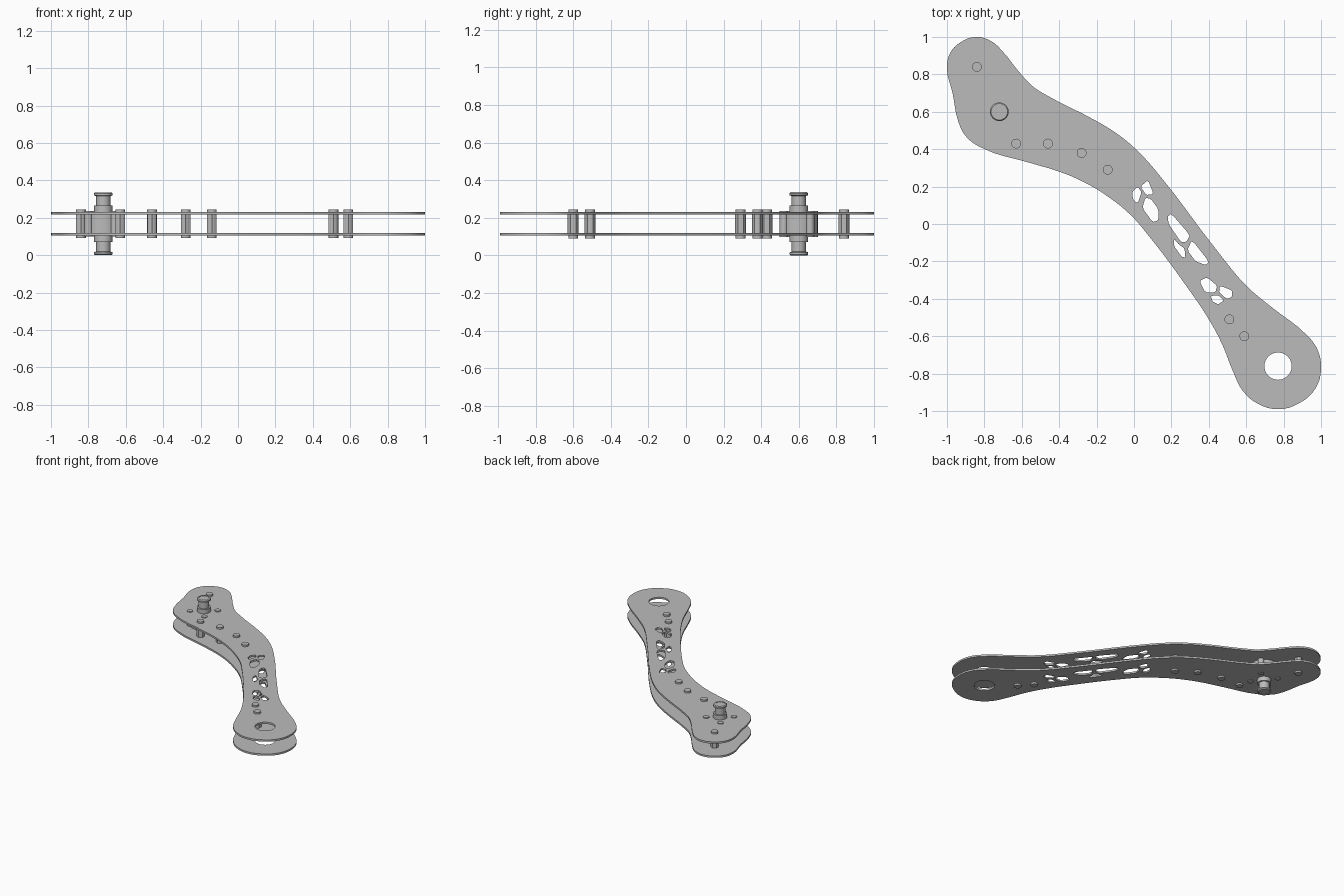
import bpy, bmesh
from math import cos, sin, pi, radians
from mathutils import Vector, Matrix

cube = bpy.data.objects.get("Cube")
if cube:
    bpy.data.objects.remove(cube, do_unlink=True)

GREY = (0.5, 0.5, 0.5, 1.0)
metal = bpy.data.materials.new("grey_metal")
metal.use_nodes = True
metal.diffuse_color = GREY
metal.node_tree.nodes["Principled BSDF"].inputs["Base Color"].default_value = GREY

MID = 0.168          # mid height between the two plates
PLATE_OFFSET = 0.056
PLATE_HALF = 0.007
PEG = (-0.72, 0.60)

OUTLINE = [
    (-.84, 1), (-.93, .97), (-.985, .91), (-1, .83), (-.97, .7), (-.94, .55), (-.9, .47),
    (-.82, .41), (-.55, .325), (-.4, .28), (-.26, .22), (-.13, .14), (-.02, .05),
    (.06, -.04), (.3, -.36), (.4, -.51), (.47, -.64), (.53, -.79), (.58, -.89),
    (.66, -.96), (.77, -.99), (.88, -.96), (.97, -.88), (1, -.77), (.98, -.67),
    (.93, -.6), (.73, -.44), (.6, -.33), (.45, -.15), (.12, .28), (.02, .39),
    (-.08, .475), (-.2, .55), (-.47, .69), (-.54, .735), (-.62, .82), (-.7, .92), (-.76, .975)]

# Irregular lightening holes, grouped along the slim part of the arm
UPPER_HOLES = [
    [(-.01, .17), (.02, .2), (.04, .17), (.02, .11), (-.005, .13)],
    [(.035, .2), (.075, .235), (.105, .16), (.065, .155)],
    [(.06, .14), (.09, .135), (.13, .08), (.13, .02), (.1, .01), (.045, .085)]]
MIDDLE_HOLES = [
    [(.18, .04), (.2, .055), (.3, -.06), (.28, -.095), (.25, -.095), (.185, 0)],
    [(.215, -.08), (.24, -.11), (.27, -.13), (.275, -.18), (.255, -.175), (.215, -.12)],
    [(.31, -.085), (.4, -.2), (.385, -.22), (.33, -.2), (.285, -.14)]]
LOWER_HOLES = [
    [(.35, -.305), (.39, -.285), (.445, -.33), (.435, -.365), (.38, -.365)],
    [(.46, -.33), (.525, -.355), (.525, -.39), (.495, -.4), (.455, -.365)],
    [(.41, -.385), (.45, -.38), (.48, -.41), (.45, -.43), (.42, -.415)]]

BOLTS = [(-.84, .84), (-.63, .43), (-.46, .43), (-.28, .38), (-.14, .29), (.51, -.51), (.59, -.6)]


def add_object(name, mesh):
    obj = bpy.data.objects.new(name, mesh)
    bpy.context.scene.collection.objects.link(obj)
    mesh.materials.clear()
    mesh.materials.append(metal)
    return obj


def smooth(obj):
    bpy.ops.object.select_all(action='DESELECT')
    obj.select_set(True)
    bpy.context.view_layer.objects.active = obj
    bpy.ops.object.shade_smooth_by_angle(angle=radians(30))


def round_corners(points):
    """Cut each corner of a polygon back towards its neighbours."""
    result = []
    for i, p in enumerate(points):
        here = Vector(p)
        for other in (points[i - 1], points[(i + 1) % len(points)]):
            result.append(here.lerp(Vector(other), 0.15))
    return result


def add_poly(curve, points):
    spline = curve.splines.new('POLY')
    spline.points.add(len(points) - 1)
    for point, p in zip(spline.points, points):
        point.co = (p[0], p[1], 0, 1)
    spline.use_cyclic_u = True


def lathe(name, profile, center, segments=32):
    """Turn a (radius, height) profile about a vertical axis."""
    bm = bmesh.new()
    verts = [bm.verts.new((r, 0, z)) for r, z in profile]
    edges = [bm.edges.new(pair) for pair in zip(verts, verts[1:])]
    bmesh.ops.spin(bm, geom=verts + edges, axis=(0, 0, 1), cent=(0, 0, 0),
                   angle=2 * pi, steps=segments, use_duplicate=False)
    bmesh.ops.remove_doubles(bm, verts=bm.verts, dist=0.0001)
    bmesh.ops.recalc_face_normals(bm, faces=bm.faces)
    mesh = bpy.data.meshes.new(name)
    bm.to_mesh(mesh)
    bm.free()
    obj = add_object(name, mesh)
    obj.location = (*center, MID)
    smooth(obj)
    return obj


def cylinder(name, center, radius, half, sides=24, height=0):
    """Flat capped prism centred on the given height."""
    bm = bmesh.new()
    bmesh.ops.create_cone(bm, cap_ends=True, segments=sides, radius1=radius, radius2=radius,
                          depth=2 * half, matrix=Matrix.Translation((*center, MID + height)))
    mesh = bpy.data.meshes.new(name)
    bm.to_mesh(mesh)
    bm.free()
    obj = add_object(name, mesh)
    if sides > 6:
        smooth(obj)
    return obj


# Plate mesh: smooth outline with the holes cut by the curve fill
curve = bpy.data.curves.new("plate_profile", 'CURVE')
curve.dimensions = '2D'
curve.fill_mode = 'BOTH'
curve.extrude = PLATE_HALF
curve.resolution_u = 4
edge = curve.splines.new('BEZIER')
edge.bezier_points.add(len(OUTLINE) - 1)
for point, p in zip(edge.bezier_points, OUTLINE):
    point.co = (*p, 0)
    point.handle_left_type = point.handle_right_type = 'AUTO'
edge.use_cyclic_u = True
for hole in UPPER_HOLES + MIDDLE_HOLES + LOWER_HOLES:
    add_poly(curve, round_corners(hole))
add_poly(curve, [(.77 + .073 * cos(a * pi / 20), -.76 + .073 * sin(a * pi / 20)) for a in range(40)])

profile = bpy.data.objects.new("plate_profile", curve)
bpy.context.scene.collection.objects.link(profile)
bpy.context.view_layer.update()
depsgraph = bpy.context.evaluated_depsgraph_get()
plate_mesh = bpy.data.meshes.new_from_object(profile.evaluated_get(depsgraph))
bpy.data.objects.remove(profile, do_unlink=True)

# Upper and lower plates
for name, side in (("upper_plate", 1), ("lower_plate", -1)):
    plate = add_object(name, plate_mesh.copy())
    plate.location.z = MID + side * PLATE_OFFSET
    smooth(plate)

# Spacer posts with round bolt heads above and below the plates
for i, spot in enumerate(BOLTS):
    cylinder(f"spacer_post_{i + 1}", spot, 0.029, PLATE_OFFSET - PLATE_HALF, sides=6)
    cylinder(f"spacer_bolt_{i + 1}", spot, 0.026, 0.077)

# Pivot drum between the plates, and the flanged peg running through it
cylinder("pivot_drum", PEG, 0.1, PLATE_OFFSET - PLATE_HALF, sides=40)
half_peg = [(.05, .06), (.05, .097), (.038, .097), (.038, .148), (.05, .152),
            (.05, .162), (.044, .168), (.036, .168), (.036, .165), (0, .165)]
lathe("pivot_peg", [(r, -z) for r, z in reversed(half_peg)] + half_peg, PEG)

# Low screw heads round the peg
for i in range(4):
    turn = radians(37 + 90 * i)
    spot = (PEG[0] + 0.1 * cos(turn), PEG[1] + 0.1 * sin(turn))
    cylinder(f"drum_screw_{i + 1}", spot, 0.022, 0.069)
